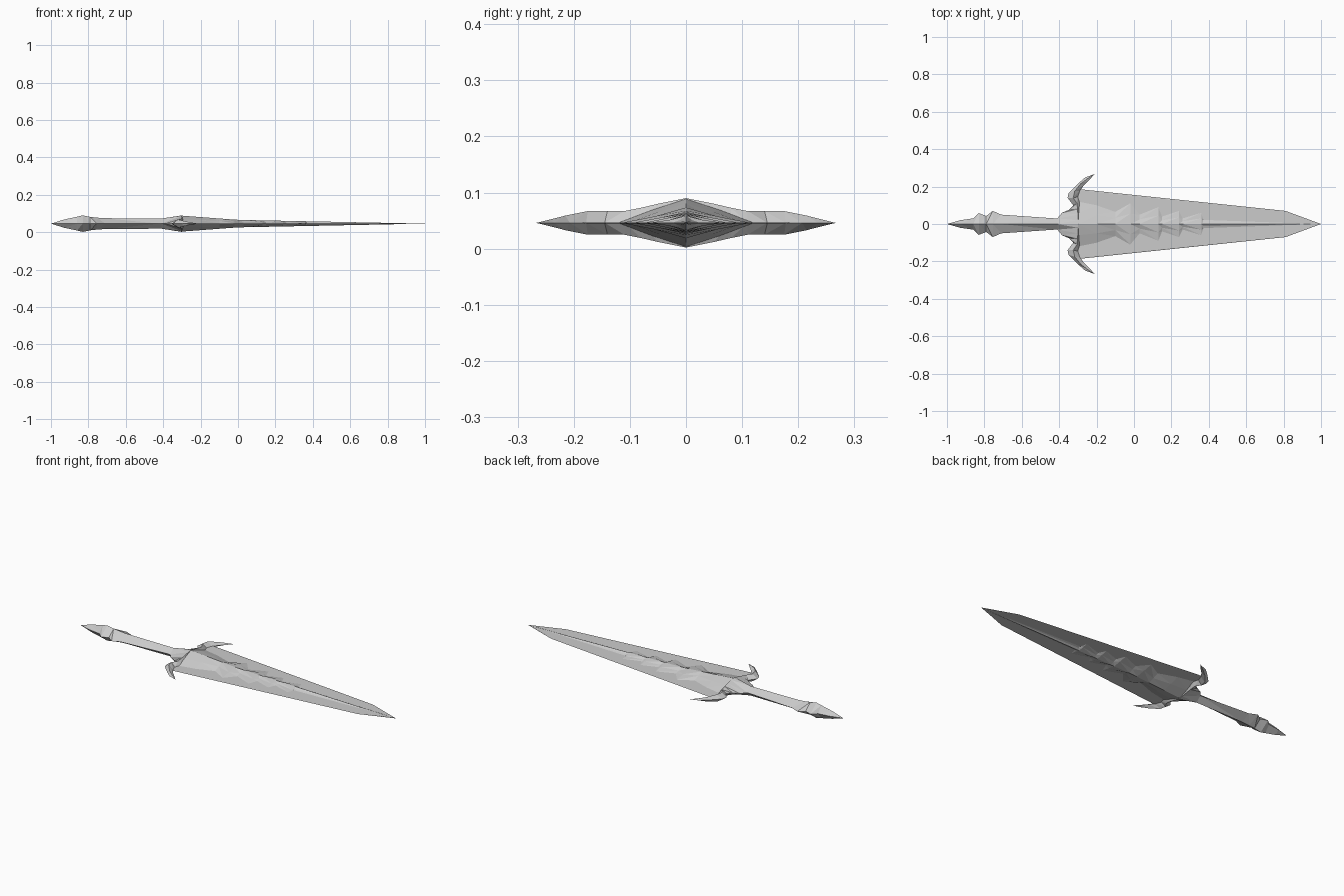
import bpy

cube = bpy.data.objects.get("Cube")
if cube:
    bpy.data.objects.remove(cube, do_unlink=True)

MID = 0.046  # height of the plane of symmetry

steel = bpy.data.materials.new("plain grey steel")
steel.use_nodes = True
grey = (0.6, 0.6, 0.6, 1)
steel.diffuse_color = grey
bsdf = steel.node_tree.nodes["Principled BSDF"]
bsdf.inputs["Base Color"].default_value = grey
bsdf.inputs["Roughness"].default_value = 0.6


def mirrored_part(name, *rows):
    """Skin neighbouring rows of points, then mirror across the width and the thickness."""
    verts = [point for row in rows for point in row]
    count = len(rows[0])
    faces = []
    for r in range(len(rows) - 1):
        for i in range(count - 1):
            a = r * count + i
            b = a + count
            faces += [(a, a + 1, b + 1), (a, b + 1, b)]
    mesh = bpy.data.meshes.new(name)
    mesh.from_pydata(verts, [], faces)
    mesh.materials.append(steel)
    part = bpy.data.objects.new(name, mesh)
    part.location.z = MID
    bpy.context.collection.objects.link(part)

    mirror = part.modifiers.new("both sides", 'MIRROR')
    mirror.use_axis = (False, True, True)
    mirror.merge_threshold = 0.0005

    # Clean up and face all surfaces outward
    bpy.ops.object.select_all(action='DESELECT')
    bpy.context.view_layer.objects.active = part
    part.select_set(True)
    bpy.ops.object.modifier_apply(modifier=mirror.name)
    bpy.ops.object.mode_set(mode='EDIT')
    bpy.ops.mesh.select_all(action='SELECT')
    bpy.ops.mesh.dissolve_degenerate(threshold=0.0001)
    bpy.ops.mesh.normals_make_consistent(inside=False)
    bpy.ops.object.mode_set(mode='OBJECT')
    return part


def spine_and_edge(stations):
    """Turn (x, half width, half thickness) into a top ridge and a side edge."""
    ridge = [(x, 0, thick) for x, width, thick in stations]
    edge = [(x, width, 0) for x, width, thick in stations]
    return ridge, edge


# Pommel: pointed diamond with a collar
mirrored_part("pommel", *spine_and_edge([
    (-1, 0, 0), (-.93, .02, .022), (-.86, .03, .037),
    (-.83, .058, .044), (-.79, .043, .036)]))

# Grip: flared at the pommel, narrowing to the guard
mirrored_part("grip", *spine_and_edge([
    (-.79, .043, .036), (-.755, .07, .032), (-.71, .05, .029),
    (-.42, .03, .027), (-.4, .03, .027)]))

# Guard: raised hub running out into two hooked horns
back_edge = [(-.41, 0, .027), (-.41, .03, 0), (-.385, .06, 0), (-.35, .075, 0),
             (-.325, .1, 0), (-.355, .14, 0), (-.35, .165, 0), (-.3, .215, 0),
             (-.26, .25, 0), (-.21, .267, 0)]
crest = [(-.3, 0, .044), (-.3, .02, .04), (-.3, .05, .034), (-.302, .08, .027),
         (-.305, .11, .021), (-.325, .14, .021), (-.317, .175, .021),
         (-.285, .215, .013), (-.25, .242, .006), (-.21, .267, 0)]
front_edge = [(-.285, 0, 0), (-.285, .02, 0), (-.285, .05, 0), (-.285, .08, 0),
              (-.288, .11, 0), (-.3, .145, 0), (-.288, .178, 0),
              (-.268, .207, 0), (-.24, .235, 0), (-.21, .267, 0)]
mirrored_part("guard", back_edge, crest, front_edge)

# Blade: thin flat sheet
THIN = 0.001
sheet = [(-.3, .187), (.81, .07), (1, 0)]
mirrored_part("blade",
              [(x, 0, THIN) for x, y in sheet],
              [(x, y * .97, THIN) for x, y in sheet],
              [(x, y, 0) for x, y in sheet])

# Blade core: ridge whose foot spreads into flame-like points
flame = [(-.3, .12), (-.2, .1), (-.1, .065), (-.02, .11), (.03, .05), (.13, .09),
         (.15, .04), (.24, .07), (.26, .03), (.36, .06), (.37, .022), (.98, 0)]


def ridge_height(x):
    if x < 0:
        return .02 - x * .075
    return .02 * (1 - x)


mirrored_part("blade_core",
              [(x, 0, ridge_height(x)) for x, y in flame],
              [(x, y * .5, ridge_height(x) * (.55 if y > .06 else .4)) for x, y in flame],
              [(x, y, THIN) for x, y in flame])
